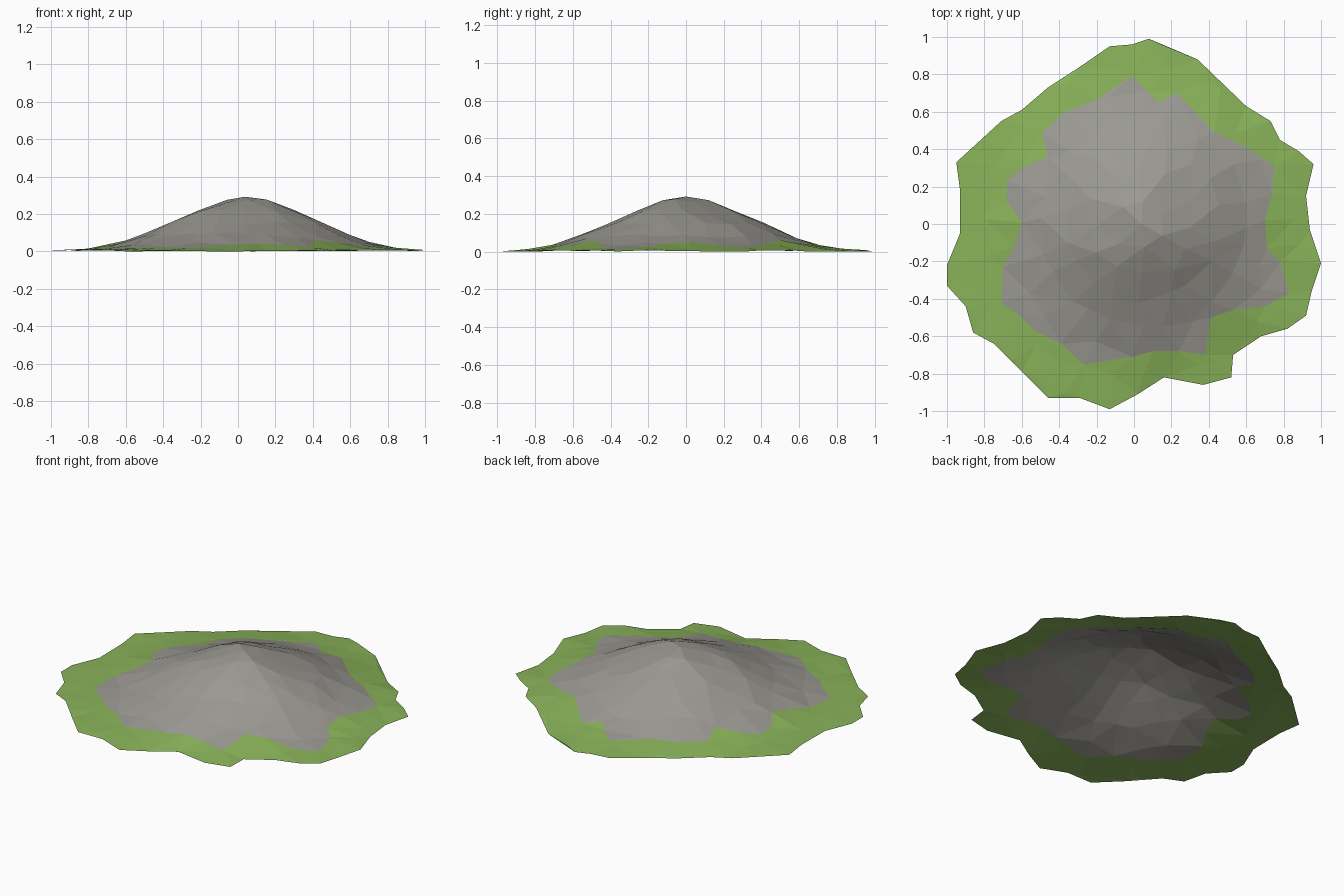
import bpy, random, math
from mathutils import Vector
from mathutils.geometry import delaunay_2d_cdt

if "Cube" in bpy.data.objects:
    bpy.data.objects.remove(bpy.data.objects["Cube"])

random.seed(4)
PEAK = Vector((0.04, 0.0))

# Outline of the grass rim, clockwise from the back
RIM = [(.08,.99),(.34,.88),(.60,.63),(.73,.55),(.78,.45),(.88,.39),(.96,.32),(.92,.15),
       (.94,-.03),(1,-.21),(.95,-.36),(.92,-.49),(.82,-.56),(.68,-.60),(.53,-.70),(.52,-.82),
       (.37,-.86),(.16,-.82),(.02,-.91),(-.13,-.99),(-.29,-.93),(-.46,-.93),(-.60,-.79),
       (-.75,-.64),(-.86,-.58),(-.90,-.44),(-1,-.33),(-1,-.22),(-.93,-.05),(-.93,.18),
       (-.95,.33),(-.83,.44),(-.71,.55),(-.60,.61),(-.46,.73),(-.29,.84),(-.13,.95),(-.01,.96)]
# Border between rock and grass
ROCK = [(-.01,.79),(.07,.71),(.13,.65),(.23,.70),(.43,.49),(.60,.41),(.75,.31),(.74,.16),
        (.70,.02),(.71,-.13),(.78,-.20),(.83,-.37),(.70,-.44),(.53,-.46),(.41,-.50),(.38,-.70),
        (.24,-.68),(.10,-.68),(-.01,-.71),(-.27,-.75),(-.39,-.64),(-.53,-.57),(-.60,-.50),
        (-.71,-.42),(-.70,-.23),(-.64,-.12),(-.60,.01),(-.68,.12),(-.68,.23),(-.60,.30),
        (-.46,.36),(-.49,.49),(-.37,.60),(-.21,.66)]
# Slope heights at every 0.1 from the peak
SLOPE = [.292,.28,.25,.205,.16,.113,.07,.037,.018,.011,.007,.004,.003]


def slope_height(p):
    t = (p - PEAK).length / 0.1
    i = min(int(t), len(SLOPE) - 2)
    return SLOPE[i] + (SLOPE[i + 1] - SLOPE[i]) * min(t - i, 1)


def inside(p, loop):
    hit = False
    for (ax, ay), (bx, by) in zip(loop, loop[1:] + loop[:1]):
        if (ay > p[1]) != (by > p[1]) and p[0] < ax + (p[1] - ay) * (bx - ax) / (by - ay):
            hit = not hit
    return hit


# Scatter points in loose rings around the peak, clear of both border lines
borders = [Vector(p) for p in RIM + ROCK]
points = borders + [PEAK]
for ring in range(1, 8):
    count = 6 * ring
    for k in range(count):
        a = math.tau * (k + 0.5 * (ring % 2)) / count + random.uniform(-.25, .25) / ring
        r = ring * 0.14 + random.uniform(-.03, .03)
        p = PEAK + Vector((math.cos(a), math.sin(a))) * r
        if inside(p, RIM) and min((p - b).length for b in borders) > 0.075:
            points.append(p)

# Triangulate, keeping both borders as edges
n, m = len(RIM), len(ROCK)
edges = [(i, (i + 1) % n) for i in range(n)] + [(n + i, n + (i + 1) % m) for i in range(m)]
co, _, tris, origin, _, _ = delaunay_2d_cdt(points, edges, [], 0, 1e-5)
verts = []
for p, src in zip(co, origin):
    z = slope_height(p)
    if src and min(src) < n:                      # rim lies on the ground
        z = random.uniform(0, .008)
    elif (p - PEAK).length > 0.05:                # uneven slope
        z += random.uniform(-.06, .03) * z
    verts.append((p.x, p.y, z))
middle = lambda f: sum((co[i] for i in f), Vector((0, 0))) / 3
tris = [f for f in tris if inside(middle(f), RIM)]

mesh = bpy.data.meshes.new("hill")
mesh.from_pydata(verts, [], tris)
for name, colour in (("rock grey", (.33, .32, .29, 1)), ("grass green", (.25, .45, .10, 1))):
    mat = bpy.data.materials.new(name)
    mat.diffuse_color = colour
    mat.use_nodes = True
    mat.node_tree.nodes["Principled BSDF"].inputs["Base Color"].default_value = mat.diffuse_color
    mesh.materials.append(mat)
for poly, f in zip(mesh.polygons, tris):
    poly.material_index = 0 if inside(middle(f), ROCK) else 1
    poly.use_smooth = False
hill = bpy.data.objects.new("hill", mesh)
bpy.context.collection.objects.link(hill)
